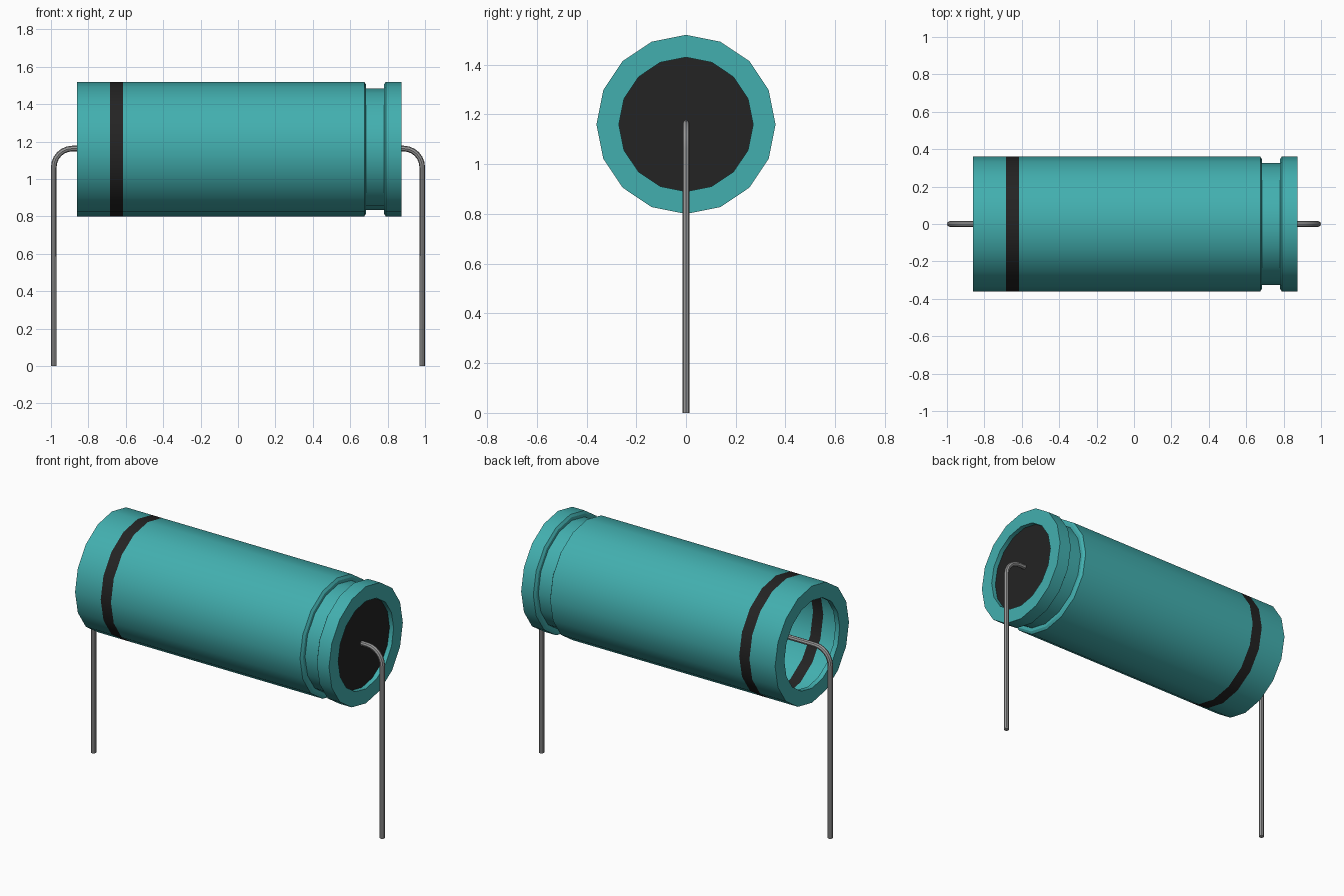
import bpy, bmesh, math

cube = bpy.data.objects.get("Cube")
if cube:
    bpy.data.objects.remove(cube, do_unlink=True)

AXIS_Z = 1.16     # height of the barrel's axis
SIDES = 16


def material(name, colour, roughness=0.5):
    m = bpy.data.materials.new(name)
    m.use_nodes = True
    m.diffuse_color = (*colour, 1)
    bsdf = m.node_tree.nodes["Principled BSDF"]
    bsdf.inputs["Base Color"].default_value = (*colour, 1)
    bsdf.inputs["Roughness"].default_value = roughness
    return m


teal = material("teal sleeve", (0.055, 0.43, 0.43))
black = material("black", (0.017, 0.017, 0.017))
grey = material("grey wire", (0.32, 0.32, 0.32))


def smooth(ob):
    bpy.ops.object.select_all(action='DESELECT')
    ob.select_set(True)
    bpy.context.view_layer.objects.active = ob
    bpy.ops.object.shade_smooth_by_angle(angle=math.radians(30))


def ring(bm, x, r):
    angles = [2 * math.pi * k / SIDES for k in range(SIDES)]
    return [bm.verts.new((x, r * math.sin(a), r * math.cos(a))) for a in angles]


def finish(bm, name, mats):
    me = bpy.data.meshes.new(name)
    bm.to_mesh(me)
    bm.free()
    ob = bpy.data.objects.new(name, me)
    ob.location.z = AXIS_Z
    bpy.context.collection.objects.link(ob)
    for m in mats:
        me.materials.append(m)
    return ob


# Sleeve: thin hollow shell turned about x, with end lips and a crimped groove
profile = [(-0.83, 0.27), (-0.86, 0.27), (-0.86, 0.36), (-0.685, 0.36),
           (-0.615, 0.36), (0.675, 0.36), (0.685, 0.345), (0.685, 0.325),
           (0.78, 0.325), (0.78, 0.345), (0.79, 0.36), (0.873, 0.36),
           (0.873, 0.27), (0.845, 0.27)]
STRIPE = 3        # profile segment painted black
bm = bmesh.new()
rings = [ring(bm, x, r) for x, r in profile]
for i, (a, b) in enumerate(zip(rings, rings[1:])):
    for k in range(SIDES):
        n = (k + 1) % SIDES
        f = bm.faces.new((a[k], b[k], b[n], a[n]))
        f.material_index = 1 if i == STRIPE else 0
smooth(finish(bm, "sleeve", [teal, black]))

# End seal, slightly recessed in the grooved end
bm = bmesh.new()
bm.faces.new(reversed(ring(bm, 0.845, 0.27)))
finish(bm, "end_seal", [black])


# Bent wire leads
def lead(name, side, inner_x):
    bend, x, z = 0.1, 0.985, 1.163
    pts = [(inner_x, z)]
    for k in range(7):
        a = math.pi / 2 * k / 6
        pts.append((x - bend + bend * math.sin(a), z - bend + bend * math.cos(a)))
    pts.append((x, 0))
    cu = bpy.data.curves.new(name, 'CURVE')
    cu.dimensions = '3D'
    cu.bevel_depth = 0.015
    cu.bevel_resolution = 2
    cu.use_fill_caps = True
    sp = cu.splines.new('POLY')
    sp.points.add(len(pts) - 1)
    for p, (px, pz) in zip(sp.points, pts):
        p.co = (side * px, 0, pz, 1)
    cu.materials.append(grey)
    ob = bpy.data.objects.new(name, cu)
    bpy.context.collection.objects.link(ob)
    bpy.ops.object.select_all(action='DESELECT')
    ob.select_set(True)
    bpy.context.view_layer.objects.active = ob
    bpy.ops.object.convert(target='MESH')
    smooth(bpy.context.view_layer.objects.active)


lead("left_lead", 1, 0.84)
lead("right_lead", -1, 0.62)
